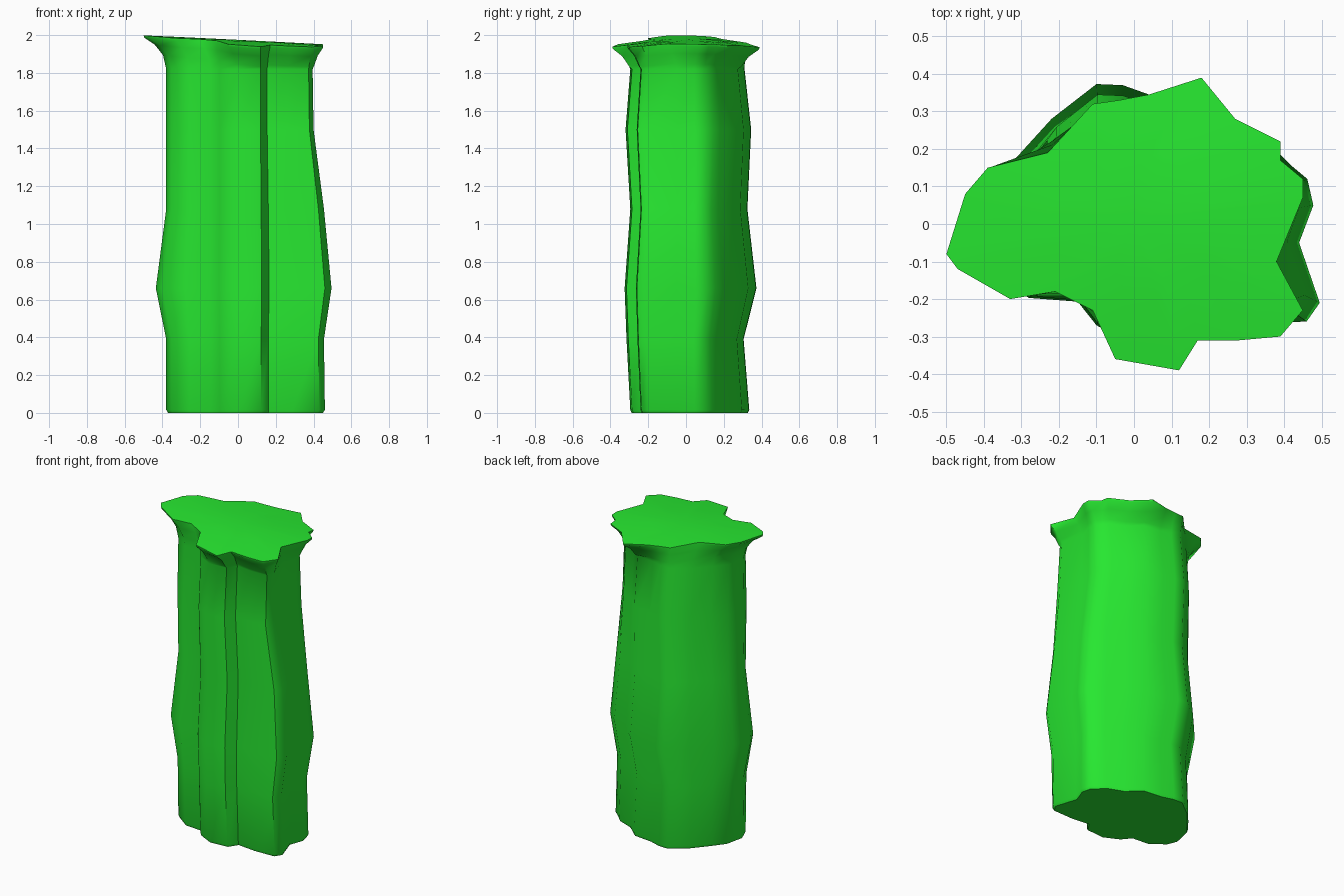
import bpy, bmesh

if "Cube" in bpy.data.objects:
    bpy.data.objects.remove(bpy.data.objects["Cube"])

# Cross-section of the trunk at its widest, counter-clockwise from the left
BODY = [(-.435, -.05), (-.40, -.12), (-.28, -.197), (-.15, -.207), (-.10, -.27), (0, -.325),
        (.125, -.315), (.165, -.25), (.30, -.265), (.46, -.26), (.495, -.21), (.44, -.05),
        (.478, .05), (.462, .12), (.42, .155), (.38, .195), (.265, .24), (.17, .33),
        (.04, .345), (-.03, .37), (-.10, .373), (-.22, .28), (-.32, .17), (-.40, .08)]
# Outline of the flared top, matched point for point
TOP = [(-.50, -.08), (-.47, -.12), (-.33, -.20), (-.21, -.18), (-.11, -.23), (-.05, -.36),
       (.12, -.39), (.17, -.31), (.28, -.31), (.39, -.30), (.45, -.23), (.38, -.10),
       (.45, .07), (.45, .12), (.39, .17), (.39, .22), (.27, .28), (.18, .39),
       (.04, .345), (-.04, .33), (-.11, .32), (-.23, .19), (-.39, .15), (-.45, .08)]
# Trunk levels: height, then reach to left, right, front, back
LEVELS = [(0, .37, .45, .287, .327), (.016, .38, .46, .295, .335), (.39, .38, .455, .315, .305),
          (.66, .435, .495, .325, .373), (1.08, .38, .455, .295, .325),
          (1.5, .38, .40, .32, .345), (1.82, .38, .395, .295, .31)]


def section(z, left, right, front, back):
    # The outer edges move most sideways, so the front groove stays in line
    points = []
    for x, y in BODY:
        old, new = (-.435, -left) if x < 0 else (.495, right)
        points.append((x + (new - old) * (x / old) ** 2,
                       y * (front / .325 if y < 0 else back / .373), z))
    return points


def top_height(x, y):
    return 1.975 - .05 * x - .2 * y * y


rings = [section(*level) for level in LEVELS]
neck = rings[-1]

# Flare from the neck to the thin rim
rim = [(x, y, top_height(x, y)) for x, y in TOP]
for t, drop in ((.14, .105), (.5, .05), (.97, .012)):
    rings.append([(a[0] + (b[0] - a[0]) * t, a[1] + (b[1] - a[1]) * t, b[2] - drop)
                  for a, b in zip(neck, rim)])
rings.append(rim)
rings.append([(x * .5, y * .5, top_height(x * .5, y * .5)) for x, y in TOP])

bm = bmesh.new()
loops = [[bm.verts.new(p) for p in ring] for ring in rings]
n = len(BODY)
for low, high in zip(loops, loops[1:]):
    for i in range(n):
        j = (i + 1) % n
        bm.faces.new((low[i], low[j], high[j], high[i]))

# Bottom and top caps
for loop, z in ((loops[0], 0), (loops[-1], top_height(0, 0))):
    centre = bm.verts.new((0, 0, z))
    for i in range(n):
        bm.faces.new((loop[i], loop[(i + 1) % n], centre))
bmesh.ops.recalc_face_normals(bm, faces=bm.faces)

mesh = bpy.data.meshes.new("trunk")
bm.to_mesh(mesh)
bm.free()
trunk = bpy.data.objects.new("trunk", mesh)
bpy.context.collection.objects.link(trunk)

green = bpy.data.materials.new("green")
green.diffuse_color = (.02, .8, .03, 1)
green.use_nodes = True
green.node_tree.nodes["Principled BSDF"].inputs["Base Color"].default_value = green.diffuse_color
mesh.materials.append(green)

bpy.context.view_layer.objects.active = trunk
trunk.select_set(True)
bpy.ops.object.shade_smooth_by_angle(angle=.9)
